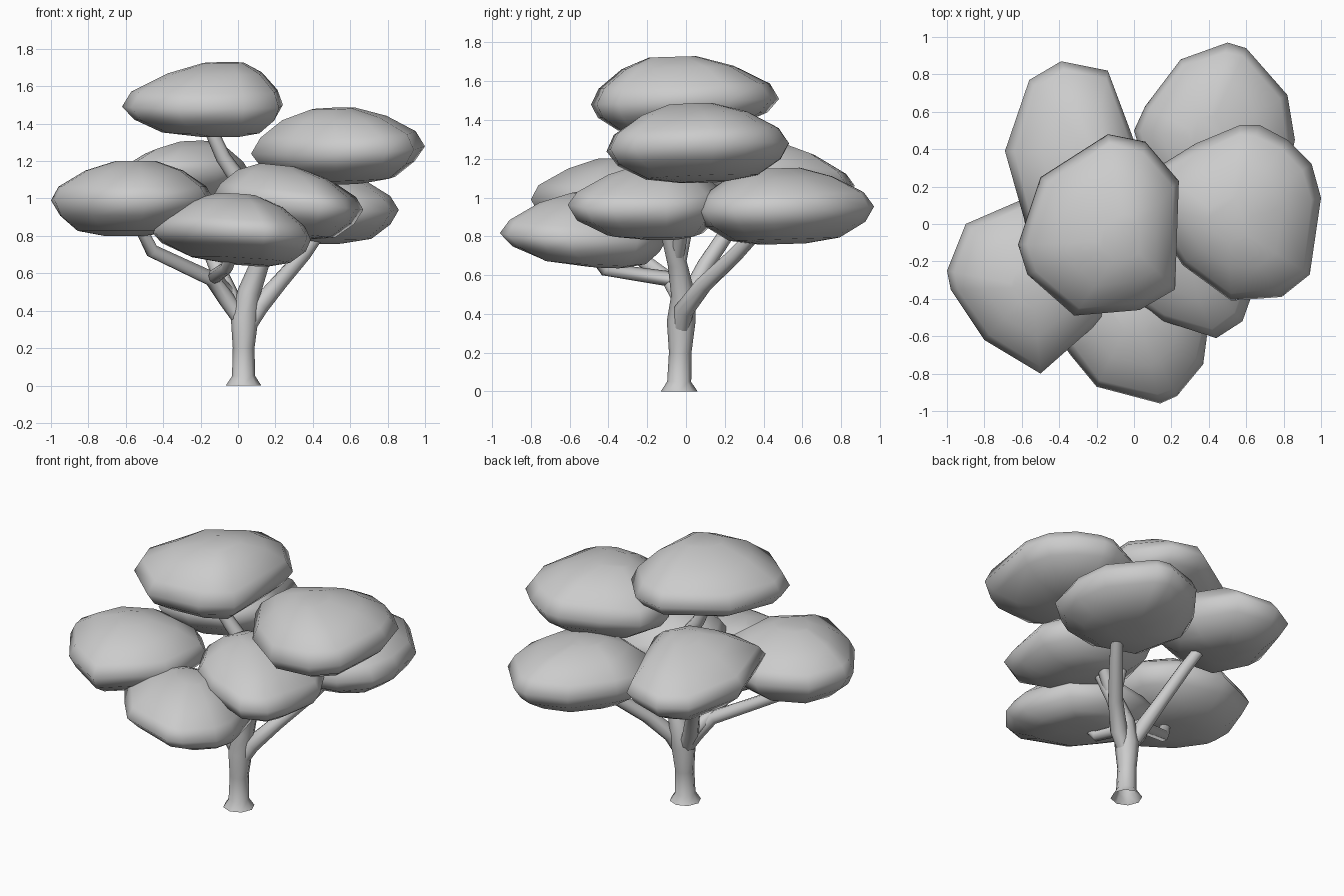
import bpy, bmesh, math, random
from mathutils import Vector

random.seed(4)
cube = bpy.data.objects.get("Cube")
if cube:
    bpy.data.objects.remove(cube, do_unlink=True)

grey = bpy.data.materials.new("plain_grey")
grey.use_nodes = True
grey.diffuse_color = (0.6, 0.6, 0.6, 1)
grey.node_tree.nodes["Principled BSDF"].inputs["Base Color"].default_value = (0.6, 0.6, 0.6, 1)


def loft(name, rings, sharp_angle, capped):
    """Skin a stack of equal-length point rings, with closed or open ends."""
    bm = bmesh.new()
    loops = [[bm.verts.new(p) for p in ring] for ring in rings]
    count = len(loops[0])
    for low, high in zip(loops, loops[1:]):
        for i in range(count):
            j = (i + 1) % count
            bm.faces.new((low[i], low[j], high[j], high[i]))
    if capped:
        bm.faces.new(loops[0][::-1])
        bm.faces.new(loops[-1])
    bmesh.ops.recalc_face_normals(bm, faces=bm.faces)
    mesh = bpy.data.meshes.new(name)
    bm.to_mesh(mesh)
    bm.free()
    mesh.materials.append(grey)
    obj = bpy.data.objects.new(name, mesh)
    bpy.context.collection.objects.link(obj)
    bpy.ops.object.select_all(action="DESELECT")
    obj.select_set(True)
    bpy.context.view_layer.objects.active = obj
    bpy.ops.object.shade_smooth_by_angle(angle=math.radians(sharp_angle))


def limb(name, path, radii, sides=8):
    """Tapered open tube that follows a path of points."""
    points = [Vector(p) for p in path]
    rings = []
    for i, (point, radius) in enumerate(zip(points, radii)):
        heading = points[min(i + 1, len(points) - 1)] - points[max(i - 1, 0)]
        turn = Vector((0, 0, 1)).rotation_difference(heading.normalized())
        ring = []
        for k in range(sides):
            a = math.tau * k / sides
            ring.append(point + turn @ Vector((math.cos(a), math.sin(a), 0)) * radius)
        rings.append(ring)
    loft(name, rings, 50, False)


# Rounded, flattened cross-section: share of the outline, share of the height
PROFILE = [(0.25, -1), (0.62, -0.86), (0.89, -0.43), (1, 0),
           (0.9, 0.35), (0.6, 0.76), (0.25, 1)]


def foliage(name, outline, heights, low_point, high_point, tilt_x=0, tilt_y=0):
    """Leaf cushion: a plan outline drawn in toward its low and high points."""
    bottom, middle, top = heights
    rings = []
    for share, level in PROFILE:
        fx, fy = high_point if level > 0 else low_point
        height = middle + level * ((top - middle) if level > 0 else (middle - bottom))
        wobble = 0.02 if 0.5 < share < 1 else 0
        ring = []
        for x, y in outline:
            s = share + random.uniform(-wobble, wobble)
            dx, dy = (x - fx) * s, (y - fy) * s
            ring.append((fx + dx, fy + dy, height + dx * tilt_x + dy * tilt_y))
        rings.append(ring)
    loft(name, rings, 80, True)


# Trunk with flared foot
limb("trunk",
     [(.03, -.035, 0), (.03, -.035, .05), (.03, -.03, .2), (.035, -.025, .36),
      (.06, -.015, .5), (.12, -.045, .66), (.2, -.1, .86)],
     [.095, .062, .058, .074, .062, .05, .04])

# Branches
limb("top_branch",
     [(.12, -.04, .66), (.1, 0, .9), (-.01, 0, 1.12), (-.08, -.02, 1.22), (-.16, -.03, 1.4)],
     [.04, .045, .045, .04, .035])
limb("upper_left_branch", [(.14, -.05, .7), (.3, 0, .95), (.5, .05, 1.16)], [.04, .035, .03])
limb("rear_left_branch",
     [(.04, -.03, .28), (.11, -.01, .42), (.22, .09, .55), (.35, .25, .7), (.45, .38, .84)],
     [.035, .052, .045, .04, .035])
limb("rear_right_branch",
     [(.03, -.03, .32), (-.05, .02, .49), (-.12, .1, .65), (-.2, .24, .86), (-.28, .36, 1.04)],
     [.04, .05, .043, .04, .035])
limb("right_branch",
     [(.02, -.03, .34), (-.06, -.02, .46), (-.14, -.08, .57), (-.46, -.28, .72), (-.54, -.34, .88)],
     [.04, .045, .042, .038, .03])
limb("front_branch",
     [(-.06, 0, .5), (-.13, -.08, .58), (-.06, -.42, .63), (-.02, -.5, .74)],
     [.04, .04, .034, .03])

# Foliage cushions
foliage("top_foliage",
        [(-.14, .48), (-.5, .25), (-.62, -.11), (-.57, -.27), (-.32, -.49),
         (.03, -.46), (.22, -.35), (.24, .23), (.06, .44)],
        (1.33, 1.49, 1.725), (-.07, -.14), (-.04, -.09), 0, .03)
foliage("upper_left_foliage",
        [(.57, .53), (.33, .43), (.12, .3), (.07, .08), (.26, -.22), (.52, -.41),
         (.79, -.39), (.94, -.27), (1, .14), (.95, .32), (.82, .45), (.67, .53)],
        (1.08, 1.26, 1.48), (.57, .1), (.5, .01), .04, .04)
foliage("right_foliage",
        [(-1, -.25), (-.98, -.35), (-.8, -.62), (-.5, -.8), (-.16, -.5),
         (-.13, -.13), (-.3, .05), (-.6, .13), (-.9, 0)],
        (.8, .99, 1.2), (-.62, -.3), (-.54, -.34))
foliage("front_foliage",
        [(-.34, -.7), (-.2, -.87), (.14, -.96), (.23, -.92), (.37, -.75),
         (.39, -.6), (.3, -.25), (0, -.1), (-.35, -.2), (-.47, -.4), (-.46, -.53)],
        (.64, .79, 1.02), (.1, -.38), (0, -.47), -.07, -.05)
foliage("middle_foliage",
        [(.16, -.52), (.44, -.61), (.58, -.52), (.63, -.38), (.67, -.1),
         (.55, .12), (.25, .2), (-.05, .1), (-.13, -.18), (-.02, -.4)],
        (.79, .98, 1.18), (.26, -.1), (.2, -.1), -.1, 0)
foliage("rear_left_foliage",
        [(0, .5), (.06, .63), (.25, .88), (.5, .97), (.6, .94), (.82, .69), (.86, .45),
         (.82, .24), (.65, .1), (.4, .04), (.1, .16)],
        (.76, .94, 1.15), (.46, .5), (.38, .46), 0, .03)
foliage("rear_right_foliage",
        [(-.69, .39), (-.56, .77), (-.39, .87), (-.14, .82), (-.02, .5),
         (.06, .28), (-.1, .05), (-.36, -.03), (-.58, 0)],
        (.92, 1.11, 1.3), (-.32, .42), (-.22, .36), .05, -.1)
